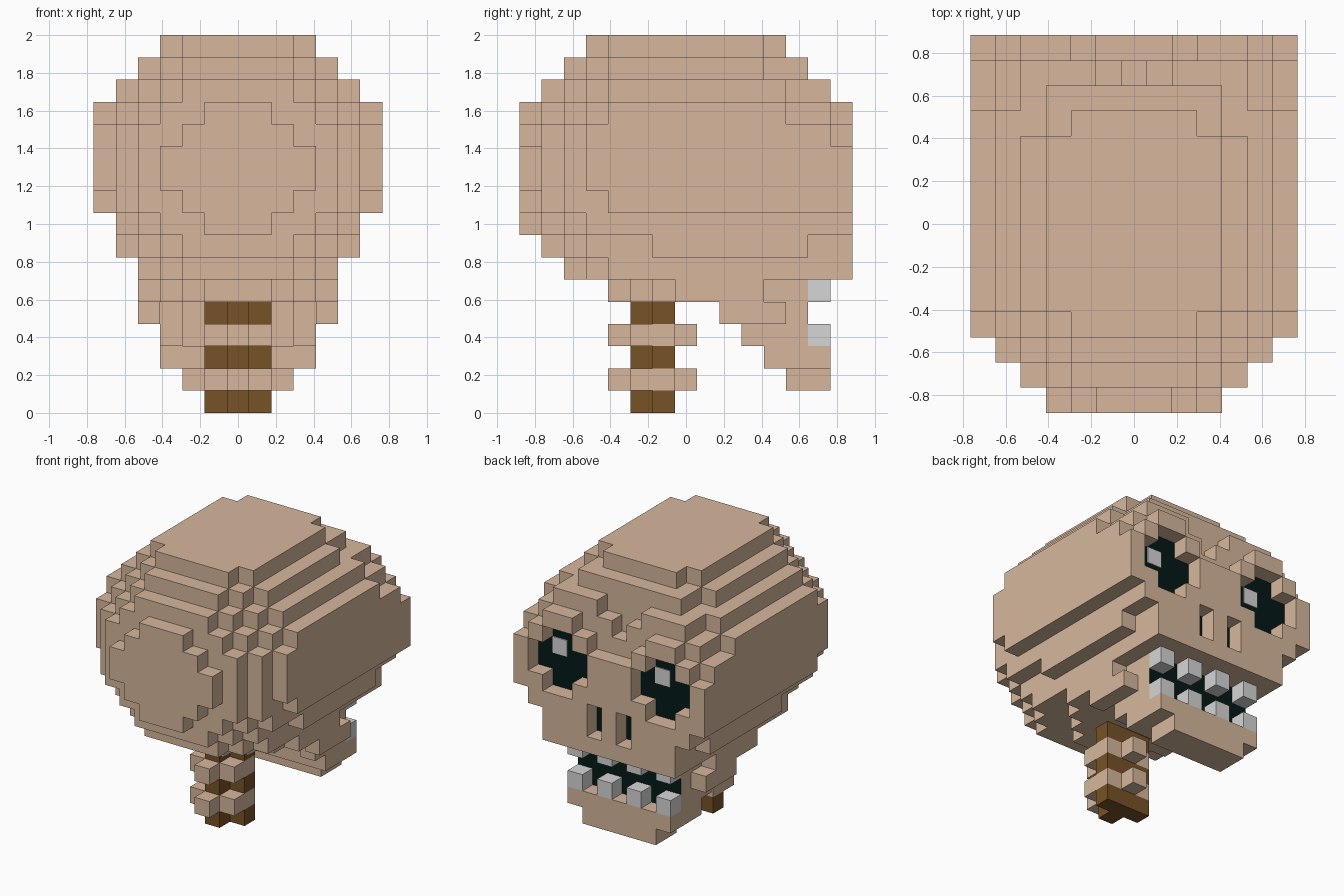
import bpy, bmesh
from mathutils import Vector

cube = bpy.data.objects.get("Cube")
if cube:
    bpy.data.objects.remove(cube, do_unlink=True)

U = 2 / 17  # edge of one block


def material(name, rgb):
    m = bpy.data.materials.new(name)
    m.use_nodes = True
    m.diffuse_color = (*rgb, 1)
    m.node_tree.nodes["Principled BSDF"].inputs["Base Color"].default_value = (*rgb, 1)
    return m


BONE = material("bone tan", (0.68, 0.475, 0.335))
DARK = material("hollow black", (0.001, 0.01, 0.009))
BROWN = material("spine brown", (0.188, 0.084, 0.02))
GREY = material("tooth grey", (0.67, 0.67, 0.67))

DIRS = [Vector(d) for d in ((1, 0, 0), (-1, 0, 0), (0, 1, 0), (0, -1, 0), (0, 0, 1), (0, 0, -1))]


def block_object(name, cells, mats, is_dark=None):
    """Make the outer shell of a set of blocks; is_dark picks painted back faces."""
    bm = bmesh.new()
    verts = {}

    def vert(p):
        key = tuple(round(v * 2) for v in p)
        if key not in verts:
            verts[key] = bm.verts.new(p * U)
        return verts[key]

    for cell in cells:
        mid = Vector(cell) + Vector((0, 0, 0.5))
        for n in DIRS:
            if tuple(int(v) for v in Vector(cell) + n) in cells:
                continue
            s = Vector((n.y, n.z, n.x)) / 2
            t = n.cross(s)
            face = bm.faces.new([vert(mid + n / 2 + o) for o in (s + t, t - s, -s - t, s - t)])
            face.material_index = int(bool(is_dark and n.y > 0 and is_dark(*cell)))
    bmesh.ops.recalc_face_normals(bm, faces=bm.faces)
    bmesh.ops.dissolve_limit(bm, angle_limit=0.01, verts=bm.verts, edges=bm.edges,
                             delimit={'MATERIAL'})
    mesh = bpy.data.meshes.new(name)
    bm.to_mesh(mesh)
    bm.free()
    for m in mats:
        mesh.materials.append(m)
    obj = bpy.data.objects.new(name, mesh)
    bpy.context.collection.objects.link(obj)
    return obj


def box(xs, ys, zs):
    return {(x, y, z) for x in xs for y in ys for z in zs}


# Skull: a block ellipsoid with stepped corners and a carved face at the back
FACE_TOP = (11, 11, 12, 13, 13, 12, 11)  # face height by distance from the middle


def in_socket(w, z):
    """Rounded eye sockets and narrow nostrils."""
    if w in (3, 4):
        return 9 <= z <= 12
    if w in (2, 5):
        return 10 <= z <= 11
    return w == 1 and 7 <= z <= 8


def in_skull(x, y, z):
    w = abs(x)
    a, b, c, d, e = 6 - w, y + 7, 16 - z, z - 5, 7 - y
    # stepped crown
    if a + b < 3 or b + c < 3 or a + c < 3 or e + c < 3:
        return False
    if a + b + c < 7 + (b == 0):
        return False
    # stepped underside
    if d < (4, 2, 0)[min(a, 2)] or b + d < 3 or (d == 0 and b < 4):
        return False
    if a + b + d < 7 + (b == 0) + (a == 0) + 2 * (d == 0) + 2 * (a == 1 and d == 2):
        return False
    # forehead and cheeks
    if (y >= 5 or (y == 4 and c <= 1)) and a + c < 4:
        return False
    if e <= 1 and d == 2 and a < 2:
        return False
    if d == 0 and (y > 5 or (y >= 4 and a < 3)):
        return False
    # dip between the brows, then the brow arches and sockets
    if y == 6 and w < 2 and z > 12 + w:
        return False
    return y < 7 or (z <= FACE_TOP[w] and not in_socket(w, z))


def skull_dark(x, y, z):
    return (y == 6 and in_socket(abs(x), z)) or (y == 5 and z == 5)


cells = {p for p in box(range(-6, 7), range(-7, 8), range(5, 17)) if in_skull(*p)}
block_object("skull", cells, [BONE, DARK], skull_dark)

# Jaw: steps running down from the cheeks to the chin, hollow behind the mouth
jaw = set()
for z, first, last, wide in ((4, 2, 5, 4), (3, 3, 5, 3), (2, 4, 6, 3), (1, 5, 6, 2)):
    for x in range(-wide, wide + 1):
        start = first + (abs(x) < wide and z > 2)
        if abs(x) <= 2 and z > 2:
            start = 5
        end = last - (abs(x) == 4)
        jaw |= box([x], range(start, end + 1), [z])
block_object("jaw", jaw, [BONE, DARK], lambda x, y, z: y == 5 and z in (3, 4))

# Teeth: two rows of four
for name, z in (("upper_teeth", 5), ("lower_teeth", 3)):
    block_object(name, box((-3, -1, 1, 3), [6], [z]), [GREY])

# Neck: brown core segments with bone rings between them
for i, z in enumerate((0, 2, 4)):
    block_object(f"spine_core_{i + 1}", box((-1, 0, 1), [-1], [z]) | {(0, -2, z)}, [BROWN])
for i, z in enumerate((1, 3)):
    ring = box((-1, 0, 1), (-2, -1), [z]) | box([0], (-3, 0), [z])
    block_object(f"vertebra_{i + 1}", ring, [BONE])

# Pupils: thin plates on the socket walls
for name, x in (("left_pupil", 4), ("right_pupil", -3)):
    plate = block_object(name, {(0, 0, 0)}, [GREY])
    plate.scale.y = 0.008 / U
    plate.location = (x * U, 6.5 * U + 0.003, 11 * U)
